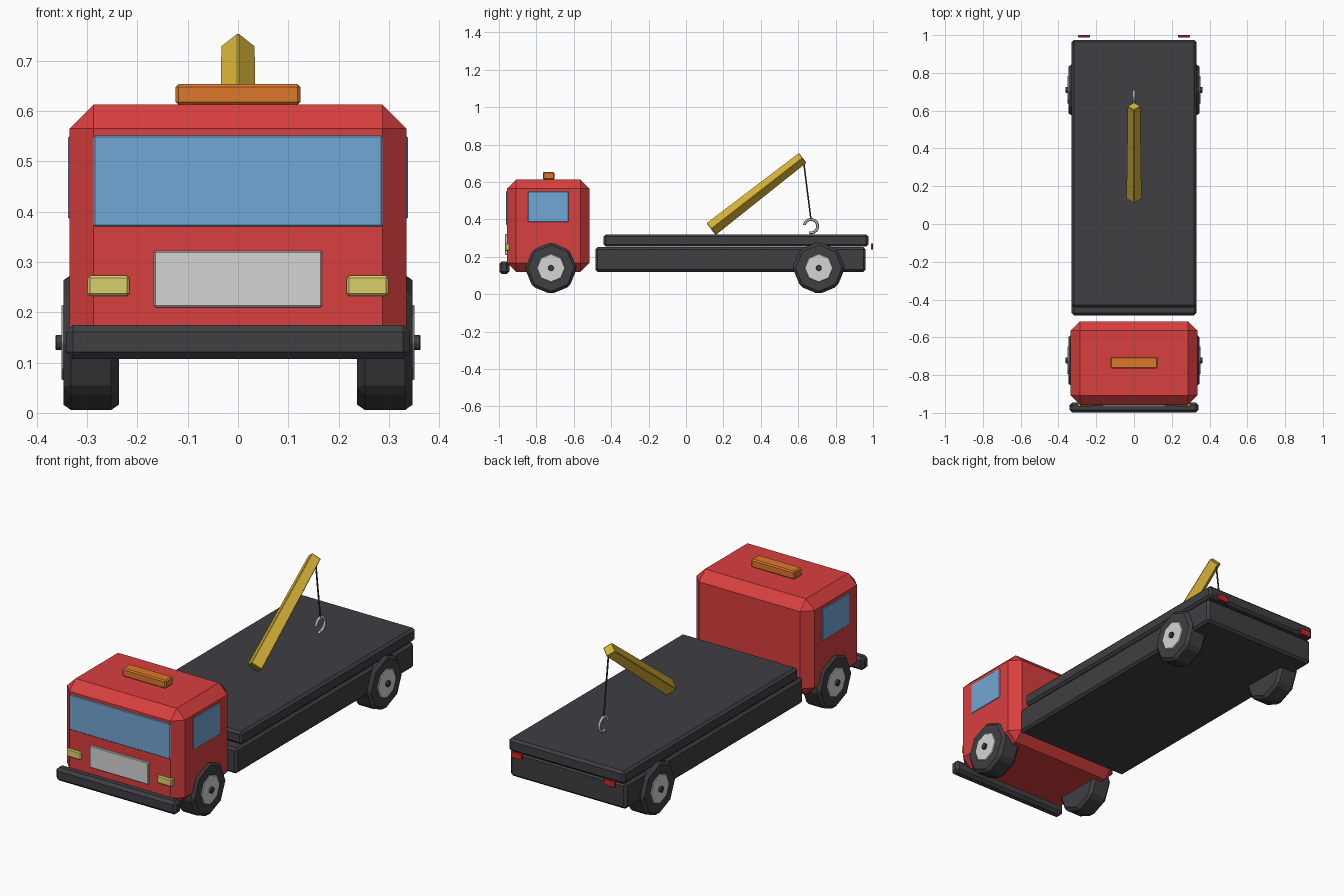
import bpy, bmesh, math
from mathutils import Vector, Matrix

cube = bpy.data.objects.get("Cube")
if cube:
    bpy.data.objects.remove(cube, do_unlink=True)


def material(name, r, g, b):
    m = bpy.data.materials.new(name)
    m.use_nodes = True
    m.diffuse_color = (r, g, b, 1)
    m.node_tree.nodes["Principled BSDF"].inputs["Base Color"].default_value = (r, g, b, 1)
    return m


RED = material("cab red", 0.70, 0.05, 0.05)
DARK = material("dark grey", 0.05, 0.05, 0.057)
GLASS = material("window blue", 0.17, 0.39, 0.66)
SILVER = material("light grey", 0.66, 0.66, 0.67)
YELLOW = material("boom yellow", 0.70, 0.47, 0.04)
LAMP = material("headlight yellow", 0.70, 0.63, 0.15)
ORANGE = material("beacon orange", 0.72, 0.19, 0.025)
TAIL = material("tail light red", 0.60, 0.02, 0.02)


def finish(name, bm, mat, bevel=0):
    """Turn a bmesh into a flat shaded object with chamfered edges."""
    if bevel:
        bmesh.ops.bevel(bm, geom=bm.edges[:], offset=bevel, segments=1,
                        profile=0.5, affect='EDGES', clamp_overlap=True)
    bmesh.ops.recalc_face_normals(bm, faces=bm.faces[:])
    mesh = bpy.data.meshes.new(name)
    bm.to_mesh(mesh)
    bm.free()
    mesh.materials.append(mat)
    ob = bpy.data.objects.new(name, mesh)
    bpy.context.collection.objects.link(ob)
    return ob


def box(name, x, y, z, mat, bevel):
    """Box from (min, max) ranges along each axis."""
    bm = bmesh.new()
    size = [r[1] - r[0] for r in (x, y, z)]
    mid = [(r[0] + r[1]) / 2 for r in (x, y, z)]
    bmesh.ops.create_cube(bm, size=1, matrix=Matrix.Translation(mid) @ Matrix.Diagonal((*size, 1)))
    return finish(name, bm, mat, bevel)


def rod(name, a, b, r1, r2, sides, mat, bevel=0):
    """Tapered prism from point a to point b, with a corner pointing up."""
    a, b = Vector(a), Vector(b)
    d = (b - a).normalized()
    side = d.cross(Vector((0, 0, 1))).normalized()
    up = side.cross(d)
    bm = bmesh.new()
    rings = []
    for p, r in ((a, r1), (b, r2)):
        angles = [2 * math.pi * i / sides for i in range(sides)]
        rings.append([bm.verts.new(p + r * (up * math.cos(t) + side * math.sin(t))) for t in angles])
    for i in range(sides):
        j = (i + 1) % sides
        bm.faces.new((rings[0][i], rings[0][j], rings[1][j], rings[1][i]))
    for ring in rings:
        bm.faces.new(ring)
    return finish(name, bm, mat, bevel)


# Cab and front details
box("cab", (-0.335, 0.335), (-0.957, -0.516), (0.12, 0.613), RED, 0.048)
box("windshield", (-0.287, 0.287), (-0.962, -0.945), (0.371, 0.551), GLASS, 0.003)
box("grille", (-0.167, 0.167), (-0.968, -0.945), (0.21, 0.322), SILVER, 0.003)
box("front_bumper", (-0.342, 0.342), (-0.998, -0.945), (0.107, 0.175), DARK, 0.014)
box("roof_beacon", (-0.124, 0.124), (-0.765, -0.703), (0.612, 0.654), ORANGE, 0.006)

# Flat bed
box("chassis", (-0.33, 0.33), (-0.484, 0.96), (0.12, 0.252), DARK, 0.012)
box("bed_deck", (-0.33, 0.33), (-0.441, 0.975), (0.254, 0.32), DARK, 0.012)

# Mirrored parts
for s, label in ((1, "left"), (-1, "right")):
    def span(a, b):
        return tuple(sorted((s * a, s * b)))

    box(label + "_side_window", span(0.325, 0.338), (-0.845, -0.627), (0.386, 0.55), GLASS, 0.003)
    box(label + "_headlight", span(0.216, 0.299), (-0.968, -0.94), (0.232, 0.273), LAMP, 0.005)
    box(label + "_tail_light", span(0.233, 0.296), (0.988, 1.0), (0.239, 0.272), TAIL, 0.002)

    for y, end in ((-0.722, "front"), (0.71, "rear")):
        name = end + "_" + label
        rod(name + "_tire", (s * 0.237, y, 0.14), (s * 0.347, y, 0.14), 0.14, 0.14, 8, DARK, 0.015)
        rod(name + "_hub", (s * 0.30, y, 0.14), (s * 0.351, y, 0.14), 0.076, 0.076, 8, SILVER, 0.003)
        rod(name + "_hub_cap", (s * 0.34, y, 0.14), (s * 0.363, y, 0.14), 0.016, 0.016, 8, DARK, 0.002)

# Crane boom and cable
rod("crane_boom", (0, 0.134, 0.348), (0, 0.624, 0.729), 0.042, 0.035, 4, YELLOW, 0.003)
rod("cable", (0, 0.628, 0.715), (0, 0.668, 0.40), 0.004, 0.004, 6, DARK)

# Open hook: a swept arc in the lengthwise plane
bm = bmesh.new()
steps, sides, major, minor = 12, 6, 0.036, 0.008
rings = []
for i in range(steps + 1):
    t = math.radians(-105 + 275 * i / steps)
    out = Vector((0, math.cos(t), math.sin(t)))
    centre = Vector((0, 0.668, 0.364)) + out * major
    ring = []
    for k in range(sides):
        a = 2 * math.pi * k / sides
        ring.append(bm.verts.new(centre + minor * (out * math.cos(a) + Vector((math.sin(a), 0, 0)))))
    rings.append(ring)
for r0, r1 in zip(rings, rings[1:]):
    for k in range(sides):
        j = (k + 1) % sides
        bm.faces.new((r0[k], r0[j], r1[j], r1[k]))
bm.faces.new(rings[0])
bm.faces.new(rings[-1])
finish("tow_hook", bm, SILVER)
